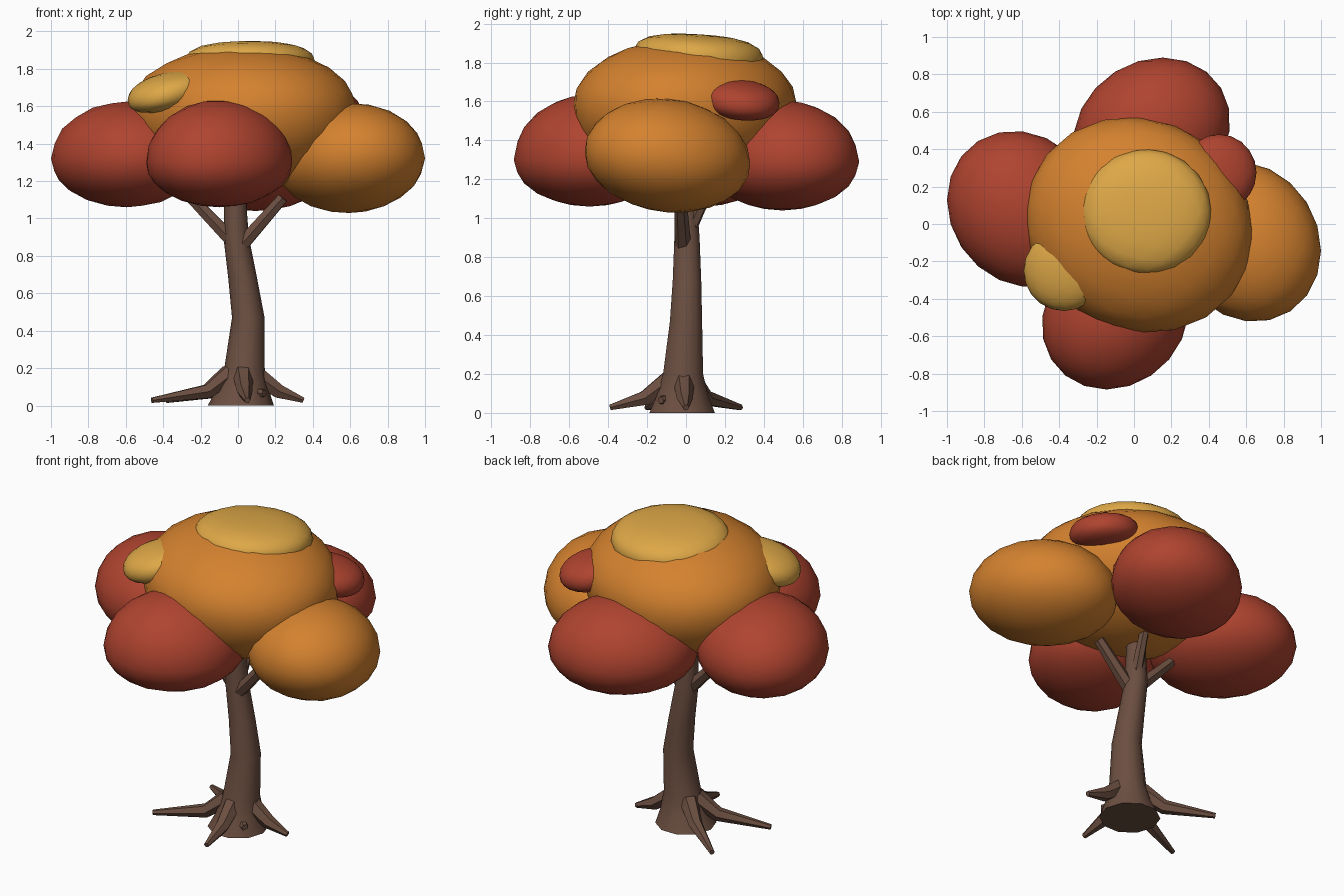
import bpy, bmesh, math
from mathutils import Vector

if "Cube" in bpy.data.objects:
    bpy.data.objects.remove(bpy.data.objects["Cube"])


def material(name, rgb):
    m = bpy.data.materials.new(name)
    m.diffuse_color = (*rgb, 1)
    m.use_nodes = True
    m.node_tree.nodes["Principled BSDF"].inputs["Base Color"].default_value = m.diffuse_color
    return m


BARK = material("bark brown", (0.15, 0.078, 0.053))
RED = material("autumn red", (0.43, 0.057, 0.029))
ORANGE = material("autumn orange", (0.66, 0.222, 0.028))
GOLD = material("autumn gold", (0.73, 0.39, 0.063))


def finish(bm, name, mat, angle):
    bmesh.ops.recalc_face_normals(bm, faces=bm.faces)
    me = bpy.data.meshes.new(name)
    bm.to_mesh(me)
    bm.free()
    me.materials.append(mat)
    ob = bpy.data.objects.new(name, me)
    bpy.context.collection.objects.link(ob)
    bpy.ops.object.select_all(action='DESELECT')
    ob.select_set(True)
    bpy.context.view_layer.objects.active = ob
    bpy.ops.object.shade_smooth_by_angle(angle=math.radians(angle))
    return ob


def tube(name, path, sides, level=False):
    """Tapered tube through (x, y, z, radius) points; level keeps rings horizontal."""
    bm = bmesh.new()
    pts = [Vector(p[:3]) for p in path]
    rings = []
    for i, p in enumerate(pts):
        t = pts[min(i + 1, len(pts) - 1)] - pts[max(i - 1, 0)]
        if level:
            u, v = Vector((1, 0, 0)), Vector((0, 1, 0))
        else:
            t.normalize()
            u = t.cross(Vector((0, 0, 1))).normalized()
            v = u.cross(t)
        ring = []
        for k in range(sides):
            a = 2 * math.pi * k / sides
            ring.append(bm.verts.new(p + (u * math.cos(a) + v * math.sin(a)) * path[i][3]))
        rings.append(ring)
    for a, b in zip(rings, rings[1:]):
        for k in range(sides):
            j = (k + 1) % sides
            bm.faces.new((a[k], a[j], b[j], b[k]))
    bm.faces.new(rings[0])
    bm.faces.new(rings[-1])
    return finish(bm, name, BARK, 40)


def clump(name, mat, centre, rx, ry, up, down, power=2.0, xy=0, yx=0, tilt=(0, 0)):
    """Leaf clump: sphere with separate upper and lower heights, sheared by
    xy (x along y), yx (y along x) and tilted by the slope of z over x and y."""
    bm = bmesh.new()
    bmesh.ops.create_icosphere(bm, subdivisions=3, radius=1)
    for v in bm.verts:
        x, y, z = v.co
        n = (math.hypot(x, y) ** power + abs(z) ** power) ** (1 / power)
        x, y, z = x / n * rx, y / n * ry, z / n * (up if z > 0 else down)
        v.co = Vector(centre) + Vector((x + xy * y, y + yx * x,
                                        z + tilt[0] * x + tilt[1] * y))
    return finish(bm, name, mat, 80)


# Trunk with flared foot and a gentle bend
tube("trunk", [(0.015, -0.02, 0, 0.177), (0.025, -0.018, 0.09, 0.138),
               (0.035, -0.015, 0.2, 0.108), (0.055, 0, 0.47, 0.087),
               (0.025, 0.005, 0.68, 0.077), (-0.01, 0.005, 0.9, 0.068),
               (-0.015, 0, 1.1, 0.058), (-0.01, 0, 1.26, 0.05)], 10, level=True)

# Roots spreading from the foot
for i, (x, y) in enumerate([(-0.46, -0.20), (-0.38, 0.28), (0.35, 0.0), (0.05, -0.39)]):
    ox, oy = 0.02, -0.015
    d = Vector((x - ox, y - oy)).normalized()
    tube(f"root_{i + 1}", [(ox + d.x * 0.07, oy + d.y * 0.07, 0.17, 0.055),
                           (ox + d.x * 0.2, oy + d.y * 0.2, 0.075, 0.042),
                           (x, y, 0.028, 0.016)], 6)
# Short root stub at the front right
tube("root_stub", [(0.08, -0.08, 0.07, 0.035), (0.14, -0.13, 0.065, 0.02)], 6)

# Branches reaching into the leaves
tube("branch_right", [(0.02, -0.015, 0.86, 0.042), (0.24, -0.03, 1.11, 0.032)], 6)
tube("branch_left", [(-0.02, 0.0, 0.87, 0.042), (-0.26, 0.02, 1.12, 0.032)], 6)
tube("branch_back", [(0.0, 0.01, 0.92, 0.036), (0.03, 0.13, 1.18, 0.028)], 6)

# Main crown and the four lower clumps
clump("crown", ORANGE, (0.027, -0.005, 1.58), 0.61, 0.575, 0.345, 0.44, yx=-0.08)
clump("clump_right", ORANGE, (0.60, -0.095, 1.31), 0.40, 0.425, 0.305, 0.28,
      yx=-0.12, tilt=(0.03, -0.07))
clump("clump_left", RED, (-0.595, 0.08, 1.32), 0.405, 0.415, 0.305, 0.26, yx=-0.12)
clump("clump_front", RED, (-0.10, -0.495, 1.30), 0.39, 0.39, 0.335, 0.24, xy=0.12)
clump("clump_back", RED, (0.095, 0.495, 1.29), 0.415, 0.395, 0.315, 0.25, xy=0.15)

# Accent tufts sitting in the crown surface
clump("tuft_top", GOLD, (0.063, 0.065, 1.825), 0.35, 0.335, 0.12, 0.1, 2.7,
      tilt=(0, -0.06))
clump("tuft_left", GOLD, (-0.375, -0.25, 1.68), 0.215, 0.215, 0.10, 0.10, 2.3,
      tilt=(0.22, 0.1))
clump("tuft_right", RED, (0.455, 0.275, 1.61), 0.2, 0.205, 0.1, 0.1, 2.3,
      tilt=(-0.15, -0.1))
